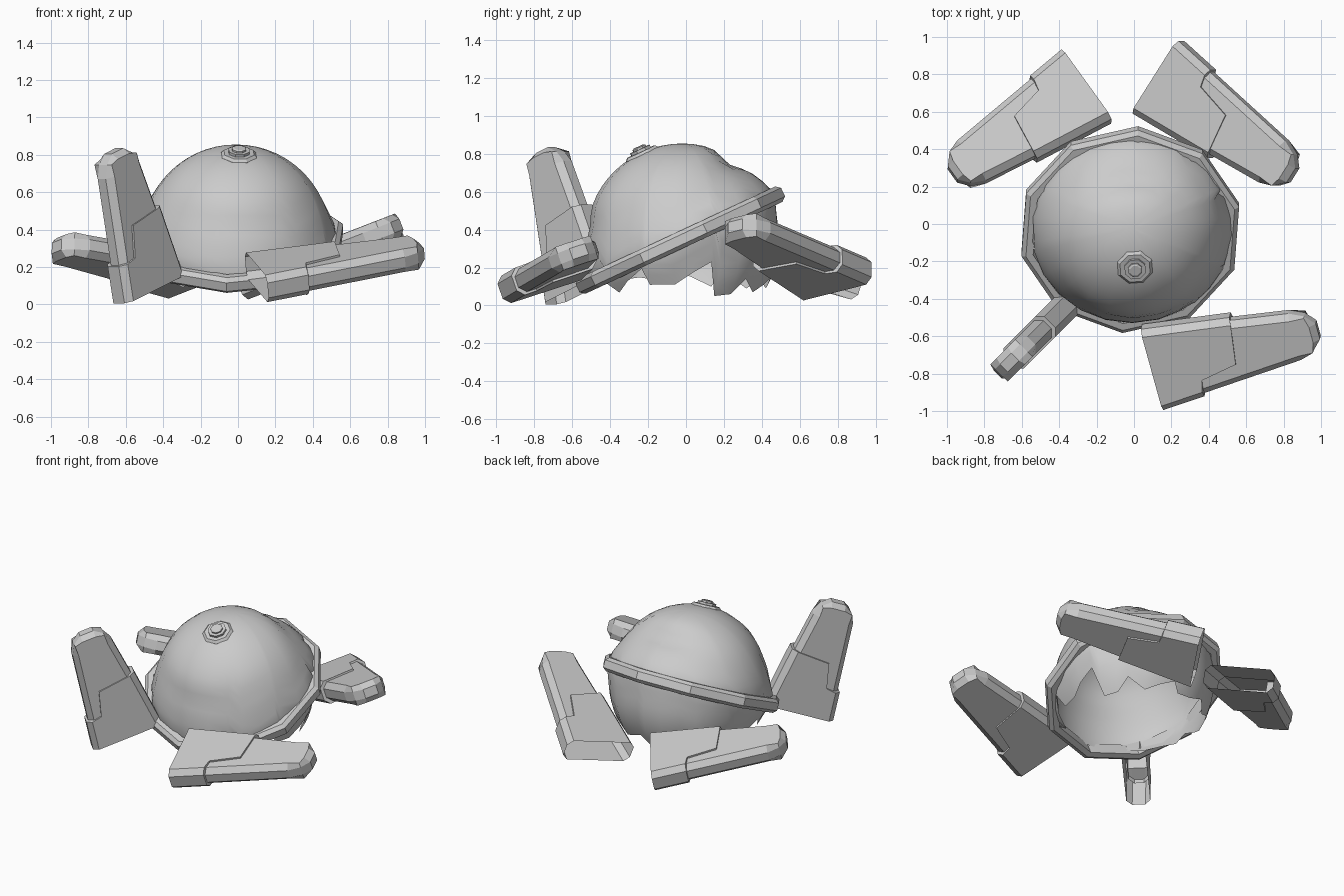
import bpy, bmesh
from math import sin, cos, asin, acos, radians, degrees, exp, pi
from mathutils import Vector, Matrix

if "Cube" in bpy.data.objects:
    bpy.data.objects.remove(bpy.data.objects["Cube"])

CENTER = Vector((-0.01, -0.02, 0.345))
RADIUS = 0.51
TILT = radians(25)
AXIS = Vector((0.03, -sin(TILT), cos(TILT))).normalized()


def make(name, bm, matrix=Matrix(), smooth=False):
    bmesh.ops.transform(bm, matrix=matrix, verts=bm.verts)
    bmesh.ops.recalc_face_normals(bm, faces=bm.faces)
    mesh = bpy.data.meshes.new(name)
    bm.to_mesh(mesh)
    bm.free()
    for p in mesh.polygons:
        p.use_smooth = smooth
    obj = bpy.data.objects.new(name, mesh)
    bpy.context.collection.objects.link(obj)
    return obj


def lathe(profile, sides, start=0.0, closed=False):
    """Revolve (radius, height) points around z; open profiles are capped."""
    bm = bmesh.new()
    rings = []
    for r, h in profile:
        rings.append([bm.verts.new((r * cos(start + 2 * pi * i / sides),
                                    r * sin(start + 2 * pi * i / sides), h))
                      for i in range(sides)])
    pairs = list(zip(rings, rings[1:]))
    if closed:
        pairs.append((rings[-1], rings[0]))
    for a, b in pairs:
        for i in range(sides):
            j = (i + 1) % sides
            bm.faces.new((a[i], a[j], b[j], b[i]))
    if not closed:
        bm.faces.new(rings[0])
        bm.faces.new(rings[-1])
    return bm


# Broken hollow shell: open sphere with a jagged lower rim (azimuth, rim height)
RIM = [(-50, .07), (-38, .13), (-25, .20), (-22, .11), (-5, .11), (6, .17), (18, .23),
       (24, .05), (37, .06), (46, .14), (60, .07), (72, .11), (84, .15), (90, .09),
       (104, .10), (118, .14), (130, .09), (142, .13), (154, .17), (160, .10),
       (174, .15), (188, .20), (194, .13), (208, .15), (222, .14), (238, .15), (254, .15),
       (270, .15), (286, .15), (300, .15)]
LEVELS = 18


def shell_point(az, lat):
    d = Vector((cos(lat) * cos(az), cos(lat) * sin(az), sin(lat)))
    tilted_lat = 90 - degrees(acos(max(-1, min(1, d.dot(AXIS)))))
    depth = 0.042 if sin(az) > 0 else 0.018
    dent = depth * exp(-((tilted_lat - 33) / 9) ** 2) * sin(az) ** 2
    flare = 0.03 * exp(-((tilted_lat - 3) / 10) ** 2)
    return CENTER + d * (RADIUS - dent + flare)


bm = bmesh.new()
pole = bm.verts.new(CENTER + Vector((0, 0, RADIUS)))
columns = []
for deg, z in RIM:
    low = asin((z - CENTER.z) / RADIUS)
    columns.append([bm.verts.new(shell_point(radians(deg), pi / 2 - (pi / 2 - low) * k / LEVELS))
                    for k in range(1, LEVELS + 1)])
for a, b in zip(columns, columns[1:] + columns[:1]):
    bm.faces.new((pole, a[0], b[0]))
    for k in range(LEVELS - 1):
        bm.faces.new((a[k], a[k + 1], b[k + 1], b[k]))
make("broken_shell", bm, smooth=True)

# Tilted ten-sided belt and the stepped button on the crown
tilt = AXIS.to_track_quat('Z', 'Y').to_matrix().to_4x4()
turn = Matrix.Translation((-0.02, -0.03, 0.345)) @ Matrix.Rotation(TILT, 4, 'X')
belt = [(.535, -.045), (.575, -.045), (.60, -.025), (.60, .025), (.575, .045), (.535, .045)]
make("belt_ring", lathe(belt, 10, radians(86), closed=True), turn)
button = [(.10, -.03), (.10, .015), (.085, .03), (.06, .03), (.06, .045), (.04, .045),
          (.04, .055), (.03, .06)]
make("top_button", lathe(button, 8, pi / 8),
     Matrix.Translation(CENTER + AXIS * 0.485) @ tilt)


# Flipper pieces: hollow chamfered slabs from a (length, width) outline,
# open at the root, where the outline's last point meets its first
def slab(outline, half, bevel, end):
    bm = bmesh.new()

    def inset(u, v):
        if abs(v) > 0.12:
            v -= bevel * (1 if v > 0 else -1)
        return min(u, end - bevel), v

    layers = []
    for h, chamfered in ((-half, True), (-half + bevel, False), (half - bevel, False), (half, True)):
        pts = [inset(*p) if chamfered else p for p in outline]
        layers.append([bm.verts.new((u, v, h)) for u, v in pts])
    for a, b in zip(layers, layers[1:]):
        for i in range(len(outline) - 1):
            bm.faces.new((a[i], a[i + 1], b[i + 1], b[i]))
    bm.faces.new(layers[0])
    bm.faces.new(layers[-1])
    return bm


ARM = [(.20, -.20), (.79, -.135), (.87, -.10), (.92, -.045), (.92, .045),
       (.87, .10), (.79, .135), (.20, .20)]
SLEEVE = [(0, -.235), (.235, -.21), (.25, -.11), (.45, -.065), (.48, .19), (0, .235)]


def flipper(name, base, tip, inward):
    base, tip = Vector(base), Vector(tip)
    u = (tip - base).normalized()
    v = Vector(inward)
    v = (v - u * v.dot(u)).normalized()
    m = Matrix((u * ((tip - base).length / 0.92), v, u.cross(v))).transposed().to_4x4()
    m.translation = base
    make(name + "_arm", slab(ARM, .065, .035, .92), m)
    make(name + "_sleeve", slab(SLEEVE, .077, .035, 2), m)


flipper("front_right_flipper", (.10, -.765, .145), (.985, -.565, .285), (-.08, .42, .14))
flipper("back_right_flipper", (.13, .785, .14), (.85, .26, .42), (-.25, -.40, -.10))
flipper("back_left_flipper", (-.255, .735, .15), (-.97, .265, .31), (.24, -.42, .12))
flipper("standing_flipper", (-.48, -.555, .085), (-.665, -.74, .82), (.67, .67, .32))
